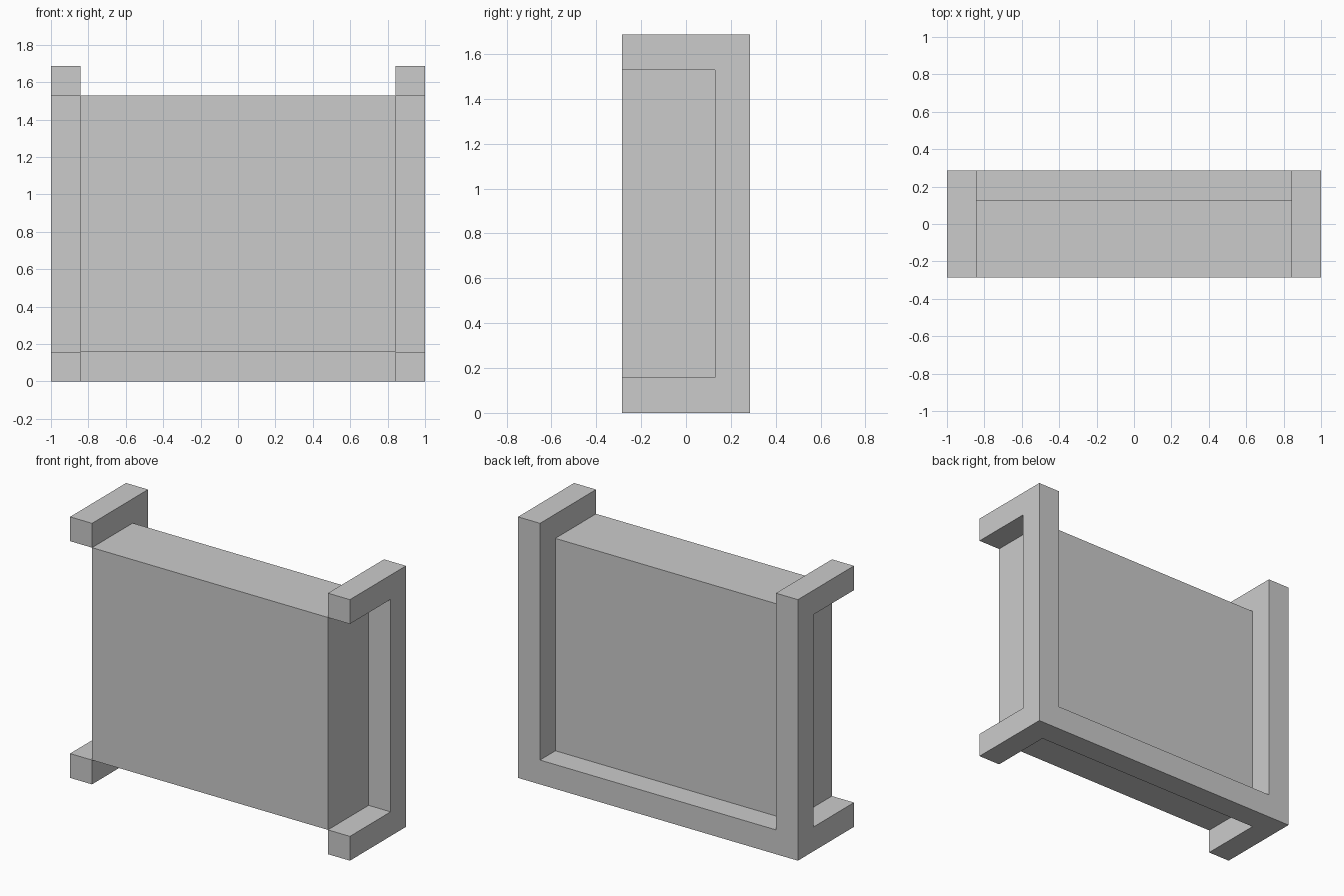
import bpy
import bmesh

if "Cube" in bpy.data.objects:
    bpy.data.objects.remove(bpy.data.objects["Cube"])

T = 0.157            # bar thickness
W, D, H = 1.0, 0.286, 1.686   # half width, half depth, height


def extrude_x(name, profile, x0, x1):
    """Extrude a closed (y, z) profile from x0 to x1."""
    bm = bmesh.new()
    face = bm.faces.new([bm.verts.new((x0, y, z)) for y, z in profile])
    geom = bmesh.ops.extrude_face_region(bm, geom=[face])["geom"]
    verts = [v for v in geom if isinstance(v, bmesh.types.BMVert)]
    bmesh.ops.translate(bm, verts=verts, vec=(x1 - x0, 0, 0))
    bmesh.ops.recalc_face_normals(bm, faces=bm.faces)
    mesh = bpy.data.meshes.new(name)
    bm.to_mesh(mesh)
    bm.free()
    obj = bpy.data.objects.new(name, mesh)
    bpy.context.collection.objects.link(obj)
    return obj


def rect(y0, y1, z0, z1):
    return [(y0, z0), (y1, z0), (y1, z1), (y0, z1)]


# C-shaped side frames, open to the front, mirrored left and right
c_profile = [(-D, 0), (D, 0), (D, H), (-D, H),
             (-D, H - T), (D - T, H - T), (D - T, T), (-D, T)]
side = extrude_x("side_frames", c_profile, W - T, W)
side.modifiers.new("mirror", 'MIRROR').use_axis = (True, False, False)

# Bottom rail joining the two frames at the back
extrude_x("back_rail", rect(D - T, D, 0, T), -W + T, W - T)

# Thick panel held between the frames
extrude_x("panel", rect(-D, D - T, T, H - T), -W + T, W - T)
